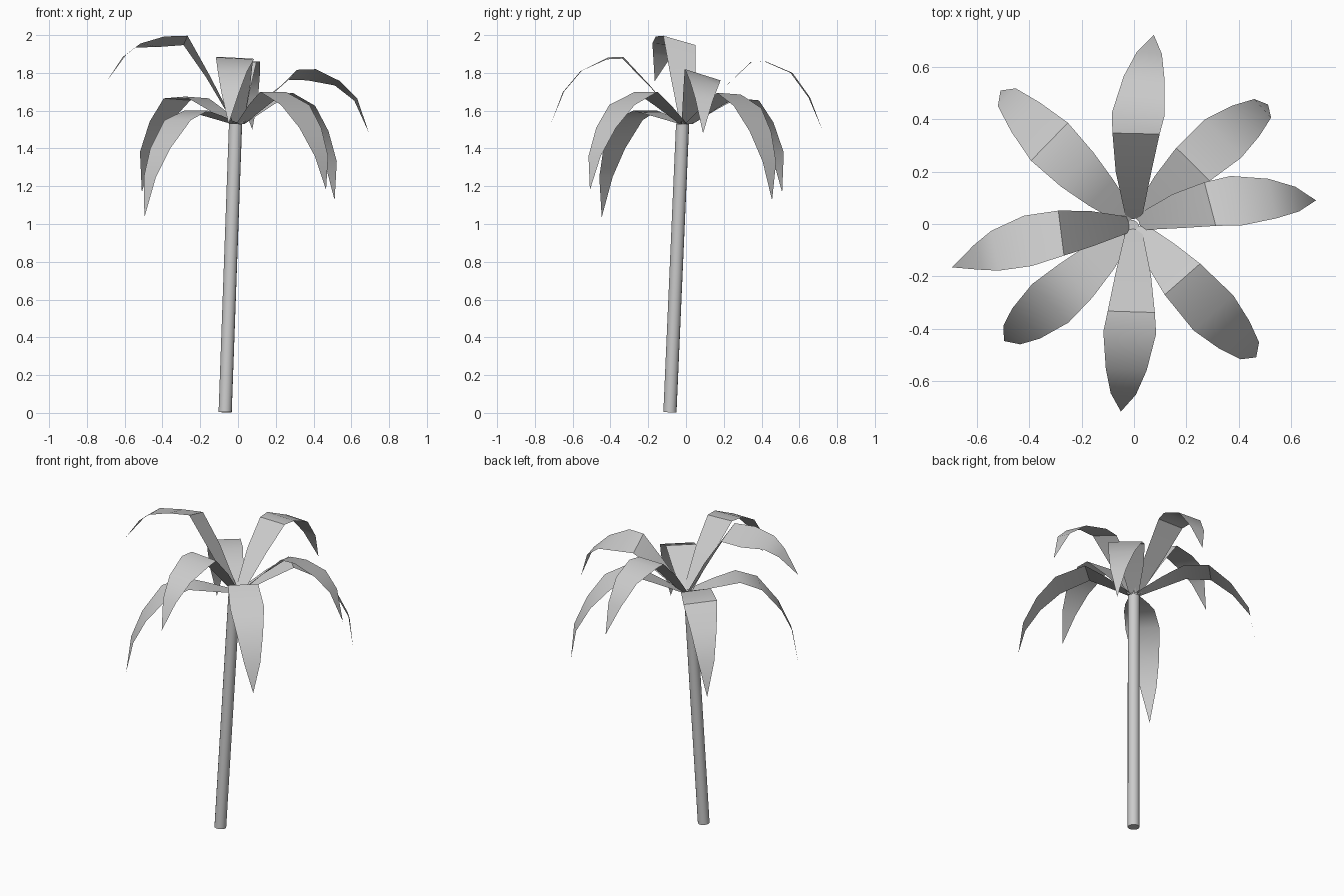
import bpy, bmesh
from math import sin, cos, radians
from mathutils import Vector

if "Cube" in bpy.data.objects:
    bpy.data.objects.remove(bpy.data.objects["Cube"])


def finish(name, bm, angle):
    me = bpy.data.meshes.new(name)
    bm.to_mesh(me)
    bm.free()
    ob = bpy.data.objects.new(name, me)
    bpy.context.collection.objects.link(ob)
    bpy.context.view_layer.objects.active = ob
    ob.select_set(True)
    bpy.ops.object.shade_smooth_by_angle(angle=radians(angle))
    ob.select_set(False)
    return ob


# leaning trunk
foot, crown = Vector((-0.068, -0.085, 0.004)), Vector((-0.013, -0.018, 1.53))
bm = bmesh.new()
bmesh.ops.create_cone(bm, cap_ends=True, segments=16, radius1=0.035, radius2=0.035,
                      depth=(crown - foot).length)
trunk = finish("trunk", bm, 40)
trunk.location = (foot + crown) / 2
trunk.rotation_euler = (crown - foot).to_track_quat('Z', 'Y').to_euler()

# half widths from the stem to the last pair before the tip
HALF = [0.03, 0.068, 0.09, 0.101, 0.078, 0.048]


# one frond: arched strip following a (distance, height) spine
def frond(name, az0, az1, roll, spine):
    start = (0.02, 1.53)
    p1 = spine[0]
    quarter = (start[0] + (p1[0] - start[0]) * 0.55, start[1] + (p1[1] - start[1]) * 0.58)
    rows = [start, quarter] + spine
    reach = spine[-1][0]
    bm = bmesh.new()
    pairs = []
    for i, (r, z) in enumerate(rows):
        t = max(0, (r - 0.2) / (reach - 0.2))
        a = radians(az0 + (az1 - az0) * t)
        c = Vector((r * cos(a), r * sin(a), z))
        if i == len(rows) - 1:
            tip = bm.verts.new(c)
            break
        k = radians(roll) * min(1, i / 2) * (1 if i < 4 else 0.5)
        side = Vector((-sin(a) * cos(k), cos(a) * cos(k), sin(k))) * HALF[i]
        pairs.append((bm.verts.new(c - side), bm.verts.new(c + side)))
    for (a, b), (c, d) in zip(pairs, pairs[1:]):
        bm.faces.new((a, c, d, b))
    bm.faces.new((pairs[-1][0], tip, pairs[-1][1]))
    finish(name, bm, 35)


# raised fronds
frond("frond_right", 16.5, 7.4, -17, [(.30, 1.79), (.40, 1.79), (.535, 1.745), (.63, 1.66), (.70, 1.48)])
frond("frond_back", 90.5, 84, 0, [(.345, 1.857), (.42, 1.86), (.56, 1.80), (.655, 1.67), (.725, 1.50)])
frond("frond_left", 186, 193.4, 16, [(.28, 1.972), (.41, 1.965), (.54, 1.945), (.615, 1.89), (.714, 1.756)])
frond("frond_front", 269, 266, -3, [(.335, 1.88), (.415, 1.877), (.556, 1.81), (.65, 1.70), (.717, 1.53)])
# drooping fronds
frond("frond_back_right", 46.5, 41.7, -3, [(.32, 1.69), (.47, 1.62), (.58, 1.49), (.66, 1.33), (.685, 1.125)])
frond("frond_back_left", 136.5, 135, 3, [(.30, 1.67), (.45, 1.66), (.58, 1.54), (.685, 1.38), (.72, 1.167)])
frond("frond_front_left", 225, 222, 0, [(.31, 1.60), (.44, 1.55), (.56, 1.40), (.63, 1.25), (.667, 1.035)])
frond("frond_front_right", 311, 312.5, 0, [(.28, 1.70), (.455, 1.63), (.57, 1.51), (.655, 1.36), (.69, 1.18)])
